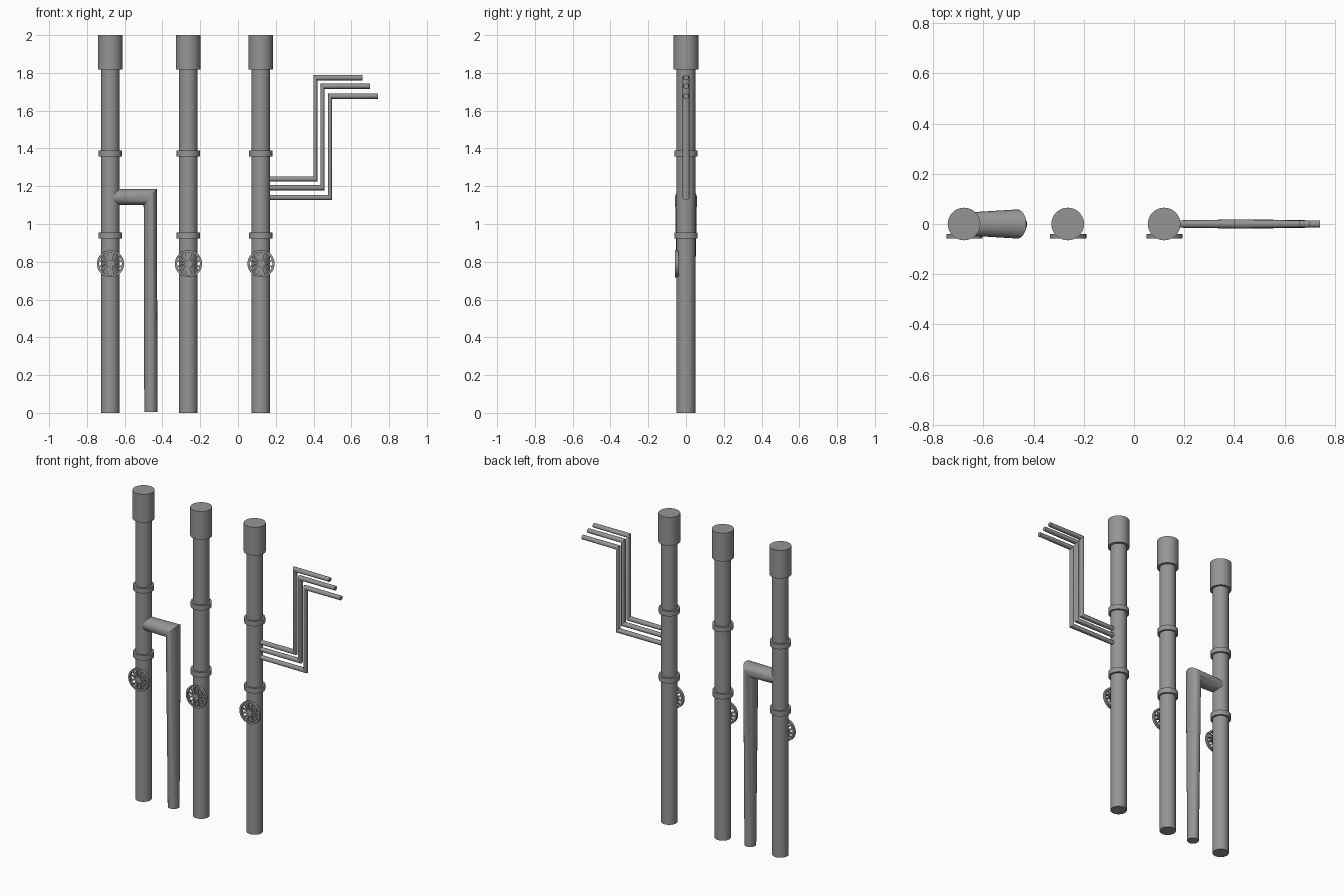
import bpy, bmesh
from math import sin, cos, pi, radians
from mathutils import Matrix, Vector

cube = bpy.data.objects.get("Cube")
if cube:
    bpy.data.objects.remove(cube, do_unlink=True)

steel = bpy.data.materials.new("grey_steel")
steel.use_nodes = True
GREY = (0.3, 0.3, 0.3, 1)
steel.diffuse_color = GREY
steel.node_tree.nodes["Principled BSDF"].inputs["Base Color"].default_value = GREY


def finish(name, bm):
    bmesh.ops.recalc_face_normals(bm, faces=bm.faces[:])
    mesh = bpy.data.meshes.new(name)
    bm.to_mesh(mesh)
    bm.free()
    mesh.materials.append(steel)
    obj = bpy.data.objects.new(name, mesh)
    bpy.context.collection.objects.link(obj)
    bpy.ops.object.select_all(action="DESELECT")
    obj.select_set(True)
    bpy.context.view_layer.objects.active = obj
    bpy.ops.object.shade_smooth_by_angle(angle=radians(35))
    return obj


def loft(name, sections, sides=24):
    """Tube through oval sections: (x, z, half_x, half_z, half_y)."""
    bm = bmesh.new()
    rings = []
    for x, z, hx, hz, wy in sections:
        ring = []
        for i in range(sides):
            a = 2 * pi * i / sides
            ring.append(bm.verts.new((x + hx * cos(a), wy * sin(a), z + hz * cos(a))))
        rings.append(ring)
    for low, high in zip(rings, rings[1:]):
        for i in range(sides):
            j = (i + 1) % sides
            bm.faces.new((low[i], low[j], high[j], high[i]))
    bm.faces.new(rings[0])
    bm.faces.new(rings[-1])
    return finish(name, bm)


def upright(name, x, bottom, top, radius):
    return loft(name, [(x, z, radius, 0, radius) for z in (bottom, top)], 32)


def valve_wheel(name, x, z, spokes=12):
    bm = bmesh.new()
    # rim with a rectangular section
    n, outer, inner, half = 36, 0.072, 0.06, 0.009
    section = [(outer, -half), (outer, half), (inner, half), (inner, -half)]
    rings = [[bm.verts.new((r * cos(2 * pi * i / n), y, r * sin(2 * pi * i / n)))
              for r, y in section] for i in range(n)]
    for i in range(n):
        a, b = rings[i], rings[(i + 1) % n]
        for k in range(4):
            m = (k + 1) % 4
            bm.faces.new((a[k], a[m], b[m], b[k]))
    # hub
    bmesh.ops.create_cone(bm, cap_ends=True, segments=24, radius1=0.02, radius2=0.02,
                          depth=2 * half, matrix=Matrix.Rotation(pi / 2, 4, "X"))
    # spokes
    for i in range(spokes):
        turn = Matrix.Rotation(2 * pi * (i + 0.5) / spokes, 4, "Y")
        place = Matrix.Translation((0.039, 0, 0)) @ Matrix.Diagonal((0.046, 0.012, 0.008, 1))
        bmesh.ops.create_cube(bm, size=1, matrix=turn @ place)
    bmesh.ops.translate(bm, verts=bm.verts[:], vec=Vector((x, -0.049, z)))
    return finish(name, bm)


# three upright pipes with caps, collars and valve wheels
for side, x in (("right", -0.677), ("middle", -0.264), ("left", 0.12)):
    upright(side + "_pipe", x, 0, 1.9, 0.049)
    upright(side + "_cap", x, 1.817, 2, 0.065)
    upright(side + "_lower_collar", x, 0.922, 0.955, 0.062)
    upright(side + "_upper_collar", x, 1.357, 1.389, 0.062)
    valve_wheel(side + "_valve_wheel", x + 0.002, 0.79)

# wide branch pipe with a mitred elbow
loft("branch_pipe", [(-0.677, 1.143, 0, 0.043, 0.045),
                     (-0.464, 1.143, 0.035, 0.043, 0.058),
                     (-0.461, 0.005, 0.035, 0, 0.035)])

# three thin stepped pipes
for name, low, high, bend, end in (("upper", 1.238, 1.775, 0.41, 0.66),
                                   ("middle", 1.192, 1.73, 0.448, 0.70),
                                   ("lower", 1.14, 1.677, 0.487, 0.74)):
    loft(name + "_thin_pipe", [(0.13, low, 0, -0.014, 0.014),
                               (bend, low, 0.011, -0.014, 0.018),
                               (bend, high, 0.011, -0.014, 0.018),
                               (end, high, 0, -0.014, 0.014)], 16)
